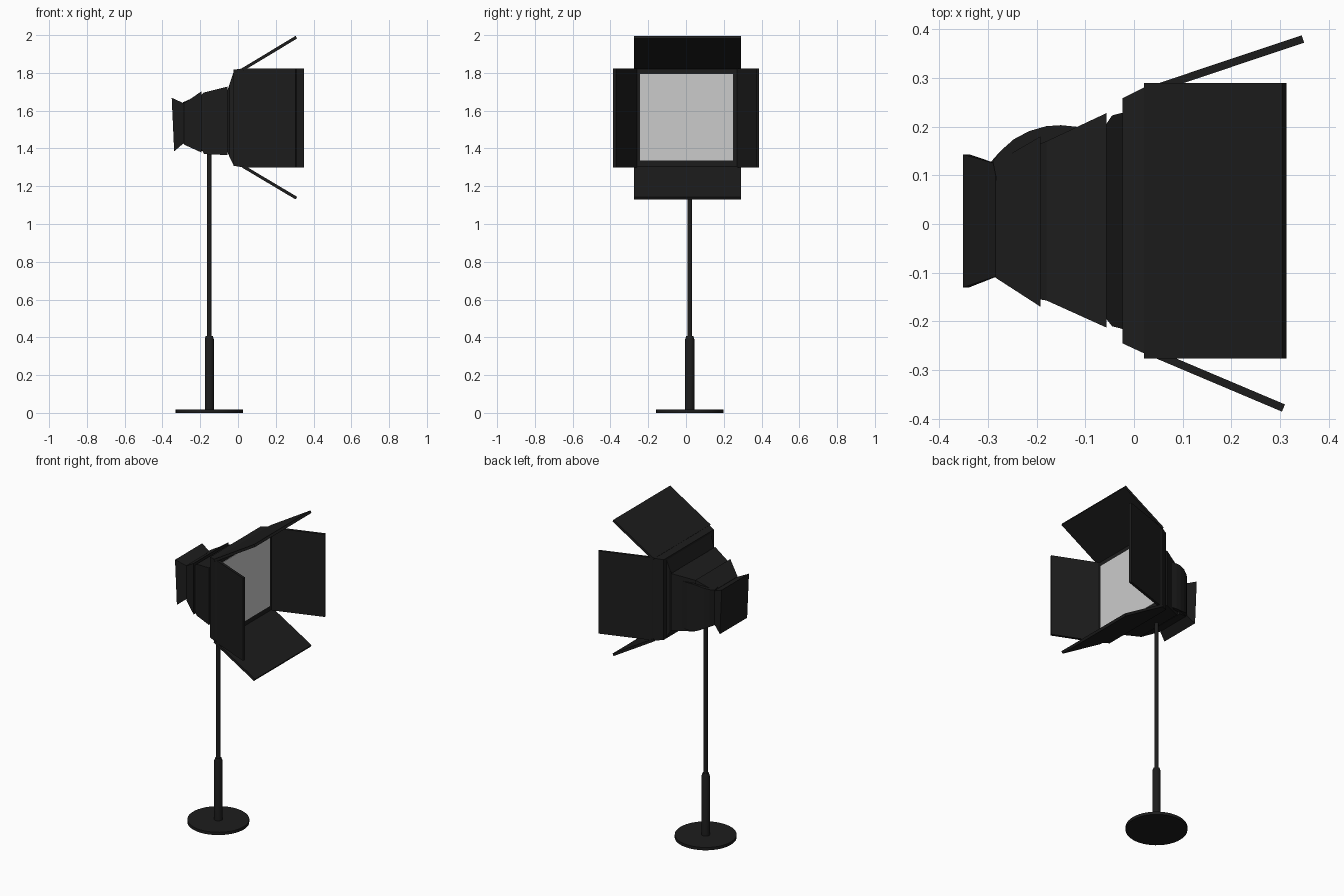
import bpy, bmesh, math
from mathutils import Vector

if "Cube" in bpy.data.objects:
    bpy.data.objects.remove(bpy.data.objects["Cube"])

black = bpy.data.materials.new("matte_black")
black.diffuse_color = (0.012, 0.012, 0.012, 1)
black.use_nodes = True
black.node_tree.nodes["Principled BSDF"].inputs["Base Color"].default_value = black.diffuse_color
AX, AY = -0.152, 0.02          # stand axis


def finish(name, bm, mat=black):
    bmesh.ops.recalc_face_normals(bm, faces=bm.faces)
    me = bpy.data.meshes.new(name)
    bm.to_mesh(me)
    bm.free()
    ob = bpy.data.objects.new(name, me)
    bpy.context.collection.objects.link(ob)
    if mat:
        me.materials.append(mat)
    return ob


def loft(name, rings, mat=black):
    """Closed solid through rings of equal point count."""
    bm = bmesh.new()
    vs = [[bm.verts.new(p) for p in r] for r in rings]
    n = len(vs[0])
    for a, b in zip(vs, vs[1:]):
        for i in range(n):
            j = (i + 1) % n
            bm.faces.new((a[i], a[j], b[j], b[i]))
    bm.faces.new(vs[0])
    bm.faces.new(vs[-1])
    return finish(name, bm, mat)


def housing(name, sections, mat=black):
    """Rectangular sections along x: (x_bottom, x_top, y0, y1, z0, z1)."""
    return loft(name, [[(xb, y0, z0), (xb, y1, z0), (xt, y1, z1), (xt, y0, z1)]
                       for xb, xt, y0, y1, z0, z1 in sections], mat)


def lathe(name, profile, sides):
    """Turned part on the stand axis from (radius, z) points."""
    ob = loft(name, [[(AX + r * math.cos(i * math.tau / sides),
                       AY + r * math.sin(i * math.tau / sides), z)
                      for i in range(sides)] for r, z in profile])
    bpy.ops.object.select_all(action='DESELECT')
    ob.select_set(True)
    bpy.context.view_layer.objects.active = ob
    bpy.ops.object.shade_smooth_by_angle(angle=math.radians(35))


def door(name, hinge, tip, lo, hi, vertical, t=0.008):
    """Flat flap from hinge to tip (x, side offset), spanning lo..hi."""
    h, p = Vector(hinge), Vector(tip)
    d = (p - h).normalized()
    n = Vector((-d.y, d.x)) * t
    prof = [h - n, p - n, p + n, h + n]
    loft(name, [[(q.x, q.y, s) if vertical else (q.x, s, q.y) for q in prof]
                for s in (lo, hi)])


# Stand
lathe("base_plate", [(0.178, 0), (0.178, 0.018)], 48)
lathe("stand_sleeve", [(0.024, 0.01), (0.024, 0.39), (0.018, 0.408)], 24)
lathe("stand_pole", [(0.0125, 0.39), (0.0125, 1.46)], 24)

# Lamp housing, stepped from the rear cap to the front frame
housing("rear_cap", [(-0.338, -0.351, -0.13, 0.143, 1.385, 1.668),
                     (-0.282, -0.284, -0.108, 0.124, 1.432, 1.638)])
housing("rear_housing", [(-0.285, -0.285, -0.11, 0.126, 1.42, 1.64),
                         (-0.192, -0.192, -0.17, 0.18, 1.378, 1.703)])
housing("middle_housing", [(-0.193, -0.193, -0.155, 0.165, 1.395, 1.685),
                           (-0.18, -0.18, -0.157, 0.17, 1.37, 1.696),
                           (-0.056, -0.056, -0.213, 0.228, 1.365, 1.727)])
housing("front_neck", [(-0.057, -0.057, -0.195, 0.205, 1.385, 1.705),
                       (-0.045, -0.045, -0.21, 0.223, 1.355, 1.74),
                       (-0.022, -0.022, -0.216, 0.229, 1.31, 1.81)])
housing("front_frame", [(-0.024, -0.024, -0.245, 0.258, 1.308, 1.817),
                        (0.03, 0.03, -0.27, 0.285, 1.3, 1.824),
                        (0.045, 0.045, -0.27, 0.285, 1.3, 1.824)])

# Rounded bulge on the back side of the housing
arc = [(-0.29, 0.128), (-0.272, 0.152), (-0.247, 0.174), (-0.215, 0.191),
       (-0.18, 0.201), (-0.15, 0.203), (-0.11, 0.199), (-0.11, 0.08), (-0.28, 0.08)]
zb = [0.11, 0.118, 0.129, 0.143, 0.15, 0.15, 0.15, 0.15, 0.11]
loft("side_bulge", [[(x, y, 1.535 + s * h) for (x, y), h in zip(arc, zb)]
                    for s in (-1, 1)])

# Lens panel
housing("lens_panel", [(0.04, 0.04, -0.243, 0.25, 1.335, 1.793),
                       (0.048, 0.048, -0.243, 0.25, 1.335, 1.793)], None)

# Barn doors
door("top_door", (0.025, 1.818), (0.309, 1.989), -0.276, 0.29, False)
door("bottom_door", (0.025, 1.306), (0.309, 1.137), -0.276, 0.29, False)
door("back_side_door", (0.042, 0.278), (0.347, 0.38), 1.3, 1.824, True)
door("front_side_door", (0.042, -0.266), (0.307, -0.378), 1.3, 1.824, True)
